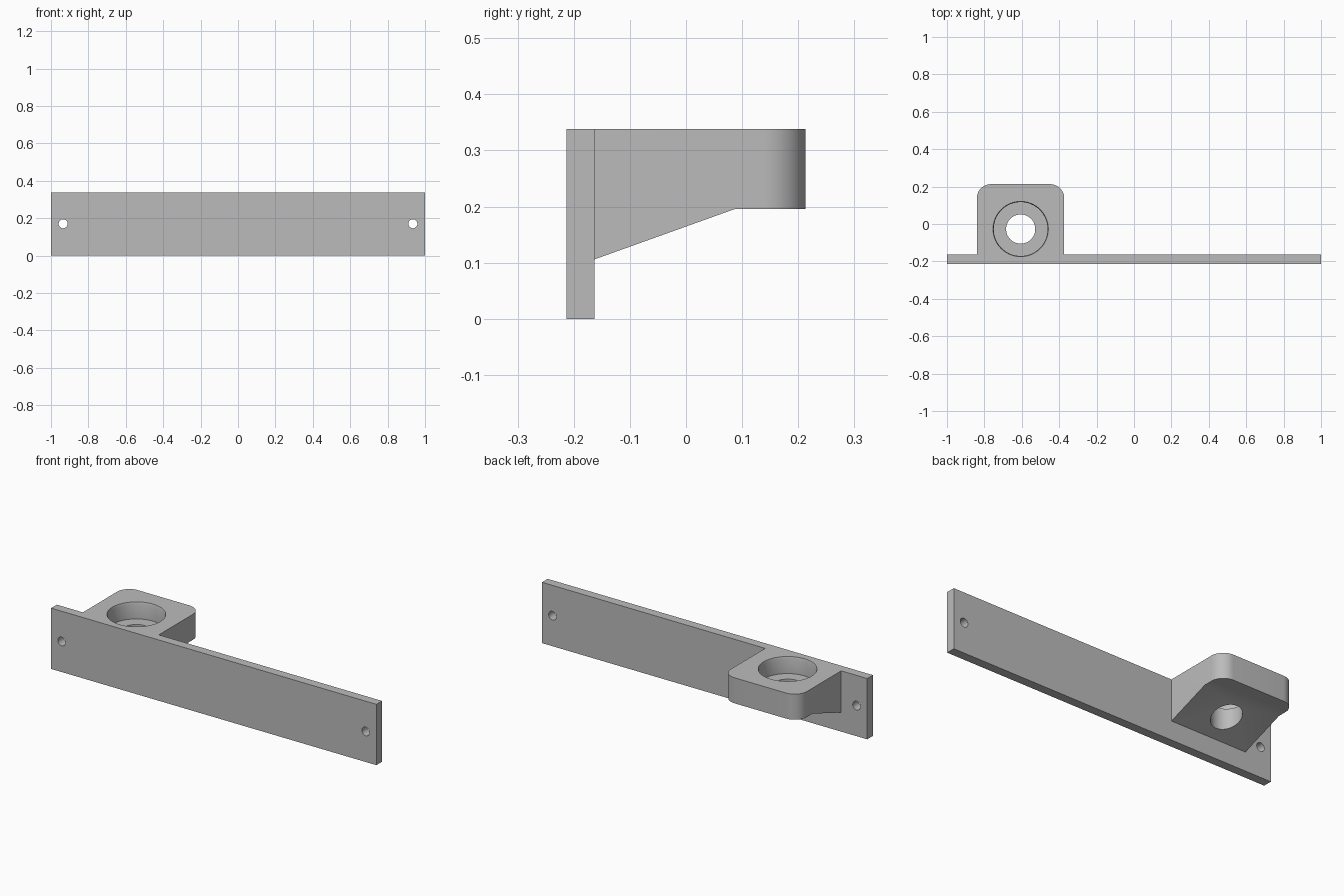
import bpy, bmesh, math

if "Cube" in bpy.data.objects:
    bpy.data.objects.remove(bpy.data.objects["Cube"])

grey = bpy.data.materials.new("light grey")
grey.diffuse_color = (0.5, 0.5, 0.5, 1)
grey.use_nodes = True
grey.node_tree.nodes["Principled BSDF"].inputs["Base Color"].default_value = grey.diffuse_color

H = 0.338                  # overall height
Y0, Y1 = -0.213, 0.213     # front and back
CX, CY = -0.606, -0.027    # bearing seat centre


def add_object(name, bm):
    bmesh.ops.recalc_face_normals(bm, faces=bm.faces)
    me = bpy.data.meshes.new(name)
    bm.to_mesh(me)
    bm.free()
    ob = bpy.data.objects.new(name, me)
    bpy.context.collection.objects.link(ob)
    return ob


def prism(name, pts, vec):
    """Extrude a closed outline along a vector."""
    bm = bmesh.new()
    face = bm.faces.new([bm.verts.new(p) for p in pts])
    new = bmesh.ops.extrude_face_region(bm, geom=[face])["geom"]
    bmesh.ops.translate(bm, vec=vec, verts=[v for v in new if isinstance(v, bmesh.types.BMVert)])
    return add_object(name, bm)


def lathe(name, profile, n):
    """Solid of revolution about z from (radius, height) rings."""
    bm = bmesh.new()
    rings = [[bm.verts.new((r * math.cos(2 * math.pi * i / n),
                            r * math.sin(2 * math.pi * i / n), z)) for i in range(n)]
             for r, z in profile]
    for a, b in zip(rings, rings[1:]):
        for i in range(n):
            j = (i + 1) % n
            bm.faces.new((a[i], a[j], b[j], b[i]))
    bm.faces.new(rings[0])
    bm.faces.new(rings[-1])
    return add_object(name, bm)


def boolean(ob, other, op):
    mod = ob.modifiers.new(op.lower(), 'BOOLEAN')
    mod.operation, mod.object, mod.solver = op, other, 'EXACT'
    bpy.context.view_layer.objects.active = ob
    bpy.ops.object.modifier_apply(modifier=mod.name)
    bpy.data.objects.remove(other)


# mounting plate
bracket = prism("bearing_bracket", [(-1, Y0, 0), (1, Y0, 0), (1, Y0, H), (-1, Y0, H)],
                (0, 0.05, 0))

# bearing block with sloped underside
XL, XR = -0.84, -0.373
side = [(-0.19, H), (Y1, H), (Y1, 0.196), (0.088, 0.196), (-0.163, 0.106), (-0.19, 0.106)]
block = prism("block", [(XL, y, z) for y, z in side], (XR - XL, 0, 0))

# rounded back corners
bm = bmesh.new()
bm.from_mesh(block.data)
corners = [e for e in bm.edges
           if all(abs(v.co.y - Y1) < 1e-4 for v in e.verts)
           and abs(e.verts[0].co.z - e.verts[1].co.z) > 0.1]
bmesh.ops.bevel(bm, geom=corners, offset=0.075, segments=12, profile=0.5, affect='EDGES')
bm.to_mesh(block.data)
bm.free()
boolean(bracket, block, 'UNION')

# bearing seat with chamfered rim, and shaft hole below it
FLOOR = H - 0.093
seat = lathe("seat_cutter", [(0.078, -0.1), (0.078, FLOOR), (0.144, FLOOR),
                             (0.144, H - 0.013), (0.148, H), (0.148, H + 0.1)], 64)
seat.location = (CX, CY, 0)
bpy.context.view_layer.update()
boolean(bracket, seat, 'DIFFERENCE')

# screw holes near both ends
for x in (-0.935, 0.935):
    hole = lathe("screw_cutter", [(0.024, -0.1), (0.024, 0.1)], 32)
    hole.rotation_euler = (math.pi / 2, 0, 0)
    hole.location = (x, -0.188, 0.17)
    bpy.context.view_layer.update()
    boolean(bracket, hole, 'DIFFERENCE')

bracket.data.materials.clear()
bracket.data.materials.append(grey)
for p in bracket.data.polygons:
    p.material_index = 0
bpy.ops.object.select_all(action='DESELECT')
bracket.select_set(True)
bpy.context.view_layer.objects.active = bracket
bpy.ops.object.shade_smooth_by_angle(angle=math.radians(30))
